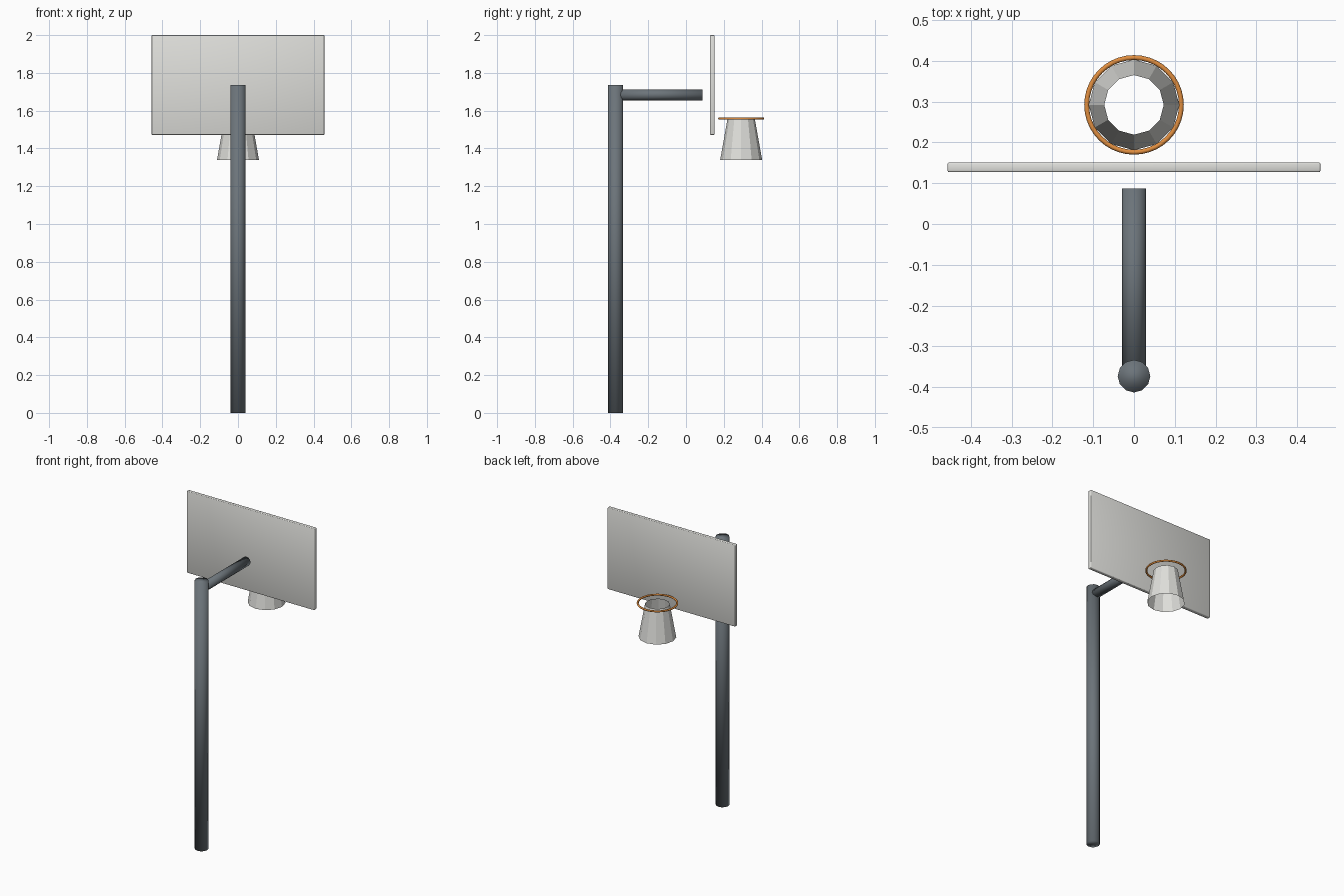
import bpy, math

cube = bpy.data.objects.get("Cube")
if cube:
    bpy.data.objects.remove(cube, do_unlink=True)


def material(name, rgb):
    mat = bpy.data.materials.new(name)
    mat.use_nodes = True
    mat.diffuse_color = (*rgb, 1)
    mat.node_tree.nodes["Principled BSDF"].inputs["Base Color"].default_value = (*rgb, 1)
    return mat


steel = material("slate steel", (0.15, 0.175, 0.195))
white = material("off white", (0.74, 0.74, 0.71))
orange = material("rim orange", (0.75, 0.27, 0.05))


def finish(name, mat, smooth=True):
    obj = bpy.context.object
    obj.name = obj.data.name = name
    obj.data.materials.append(mat)
    if smooth:
        bpy.ops.object.shade_smooth()
    return obj


def tube(name, radius, length, centre, tilt=0):
    bpy.ops.mesh.primitive_cylinder_add(vertices=12, radius=radius, depth=length,
                                        location=centre, rotation=(tilt, 0, 0))
    return finish(name, steel)


POST_Y, HOOP_Y = -0.373, 0.292
POST_TOP = 1.737
ARM_END = 0.087

# Upright post and the arm reaching back towards the board
tube("post", 0.04, POST_TOP, (0, POST_Y, POST_TOP / 2))
tube("support_arm", 0.029, ARM_END - POST_Y,
     (0, (ARM_END + POST_Y) / 2, 1.684), math.pi / 2)

# Backboard with slightly softened edges
bpy.ops.mesh.primitive_cube_add(size=1, location=(0, 0.139, 1.736))
board = bpy.context.object
board.scale = (0.914, 0.024, 0.528)
bpy.ops.object.transform_apply(location=False, rotation=False, scale=True)
finish("backboard", white)
bevel = board.modifiers.new("soft edges", "BEVEL")
bevel.width = 0.004
bevel.segments = 2

# Rim
bpy.ops.mesh.primitive_torus_add(major_radius=0.116, minor_radius=0.006,
                                 major_segments=40, minor_segments=8,
                                 location=(0, HOOP_Y, 1.558))
finish("rim", orange)

# Open faceted net, flaring towards the bottom
NET_LOW, NET_HIGH = 1.34, 1.553
bpy.ops.mesh.primitive_cone_add(vertices=12, radius1=0.111, radius2=0.073,
                                depth=NET_HIGH - NET_LOW, end_fill_type="NOTHING",
                                location=(0, HOOP_Y, (NET_LOW + NET_HIGH) / 2))
finish("net", white, smooth=False)
